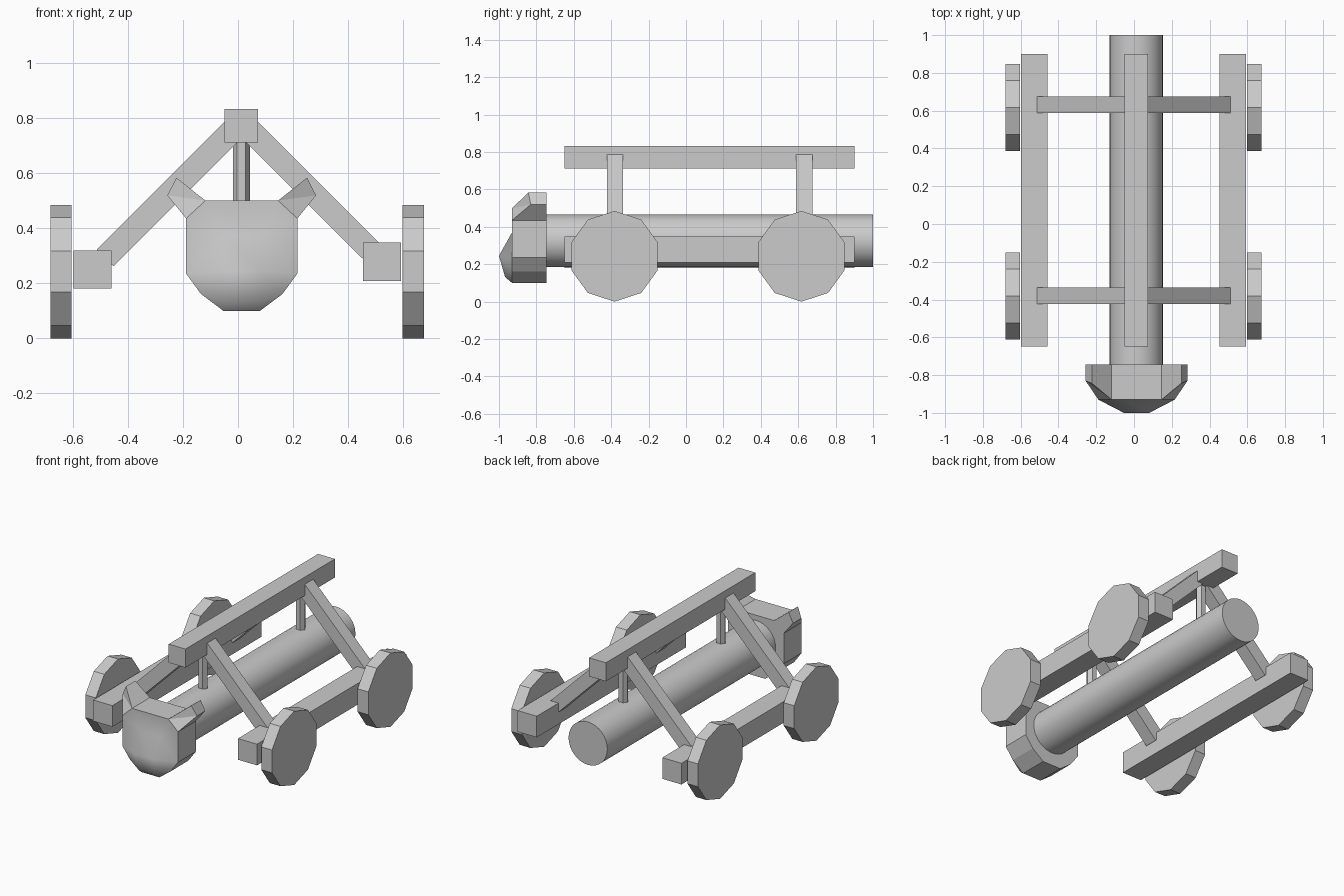
import bpy, bmesh, math
from mathutils import Matrix, Vector

if "Cube" in bpy.data.objects:
    bpy.data.objects.remove(bpy.data.objects["Cube"])


def finish(bm, name):
    bmesh.ops.recalc_face_normals(bm, faces=bm.faces[:])
    mesh = bpy.data.meshes.new(name)
    bm.to_mesh(mesh)
    bm.free()
    obj = bpy.data.objects.new(name, mesh)
    bpy.context.collection.objects.link(obj)
    return obj


def box(name, center, size, tilt=0.0):
    bm = bmesh.new()
    m = (Matrix.Translation(center) @ Matrix.Rotation(tilt, 4, 'Y')
         @ Matrix.Diagonal((*size, 1)))
    bmesh.ops.create_cube(bm, size=1, matrix=m)
    return finish(bm, name)


def rod(name, start, end, radius, sides, spin=0.0):
    a, b = Vector(start), Vector(end)
    d = b - a
    bm = bmesh.new()
    m = (Matrix.Translation((a + b) / 2)
         @ d.to_track_quat('Z', 'Y').to_matrix().to_4x4()
         @ Matrix.Rotation(spin, 4, 'Z'))
    bmesh.ops.create_cone(bm, cap_ends=True, segments=sides, radius1=radius,
                          radius2=radius, depth=d.length, matrix=m)
    return finish(bm, name)


CX = 0.012                      # frame centre line
STATIONS = {"front": (-0.38, -0.382), "rear": (0.632, 0.617)}

# Long round body
body = rod("body_log", (CX, -0.76, 0.325), (CX, 1.0, 0.325), 0.141, 32)
for p in body.data.polygons:
    p.use_smooth = len(p.vertices) == 4

# Roof beam and side beams
box("roof_beam", (CX, 0.126, 0.772), (0.122, 1.55, 0.122))
box("left_side_beam", (-0.528, 0.126, 0.25), (0.139, 1.55, 0.139))
box("right_side_beam", (0.523, 0.126, 0.278), (0.139, 1.55, 0.139))

for tag, (y, wheel_y) in STATIONS.items():
    # Sloping struts, hexagonal hanging post
    box(f"{tag}_left_strut", (-0.2485, y, 0.525), (0.66, 0.087, 0.086), -math.radians(45))
    box(f"{tag}_right_strut", (0.26, y, 0.54), (0.625, 0.087, 0.083), math.radians(45))
    post = rod(f"{tag}_post", (CX, y, 0.42), (CX, y, 0.73), 0.031, 6)
    # Put hexagon corners on the x axis
    if max(v.co.x for v in post.data.vertices) < CX + 0.03:
        post.data.transform(Matrix.Translation((CX, y, 0)) @ Matrix.Rotation(math.pi / 6, 4, 'Z')
                            @ Matrix.Translation((-CX, -y, 0)))
    # Ten-sided wheels with a corner at the top
    for side, x0, x1 in (("left", -0.68, -0.604), ("right", 0.598, 0.676)):
        bm = bmesh.new()
        rings = [[bm.verts.new((x, wheel_y + 0.2424 * math.sin(k * math.pi / 5),
                                0.2424 + 0.2424 * math.cos(k * math.pi / 5)))
                  for k in range(10)] for x in (x0, x1)]
        for k in range(10):
            n = (k + 1) % 10
            bm.faces.new((rings[0][k], rings[0][n], rings[1][n], rings[1][k]))
        for r in rings:
            bm.faces.new(r)
        finish(bm, f"{tag}_{side}_wheel")

# Head: half outline (offset x, z, front y) from top to chin, ears bent back
OUTLINE = [(0.132, 0.5, -0.93), (0.237, 0.583, -0.843), (0.27, 0.519, -0.83),
           (0.202, 0.435, -0.93), (0.202, 0.235, -0.93), (0.148, 0.161, -0.93),
           (0.067, 0.1, -0.93)]
# Snout points: brow, nose, jaw
SNOUT = [(0.067, 0.37, -0.93), (0.067, 0.245, -1.0), (0.06, 0.131, -0.967)]
HX = 0.0135
bm = bmesh.new()
sides = []
for s in (-1, 1):
    rim = [bm.verts.new((HX + s * x, y, z)) for x, z, y in OUTLINE]
    back = [bm.verts.new((HX + s * x, -0.745, z)) for x, z, y in OUTLINE]
    brow, nose, jaw = snout = [bm.verts.new((HX + s * x, y, z)) for x, z, y in SNOUT]
    for i in range(len(rim) - 1):
        bm.faces.new((rim[i], rim[i + 1], back[i + 1], back[i]))
    a, tip, ear, b, c, d, e = rim
    bm.faces.new((a, tip, ear))
    bm.faces.new((a, ear, b))
    for f in ((a, b, brow), (brow, b, c), (brow, c, nose), (nose, c, d),
              (nose, d, jaw), (jaw, d, e)):
        bm.faces.new(f).smooth = True
    sides.append((rim, back, snout))
(rl, bl, sl), (rr, br, sr) = sides
# Middle strip, top, bottom and back of the head
strip_l, strip_r = [rl[0], *sl, rl[-1]], [rr[0], *sr, rr[-1]]
for i in range(4):
    bm.faces.new((strip_l[i], strip_l[i + 1], strip_r[i + 1], strip_r[i])).smooth = True
for i in (0, -1):
    bm.faces.new((rl[i], rr[i], br[i], bl[i]))
bm.faces.new(bl + br[::-1])
finish(bm, "head")
